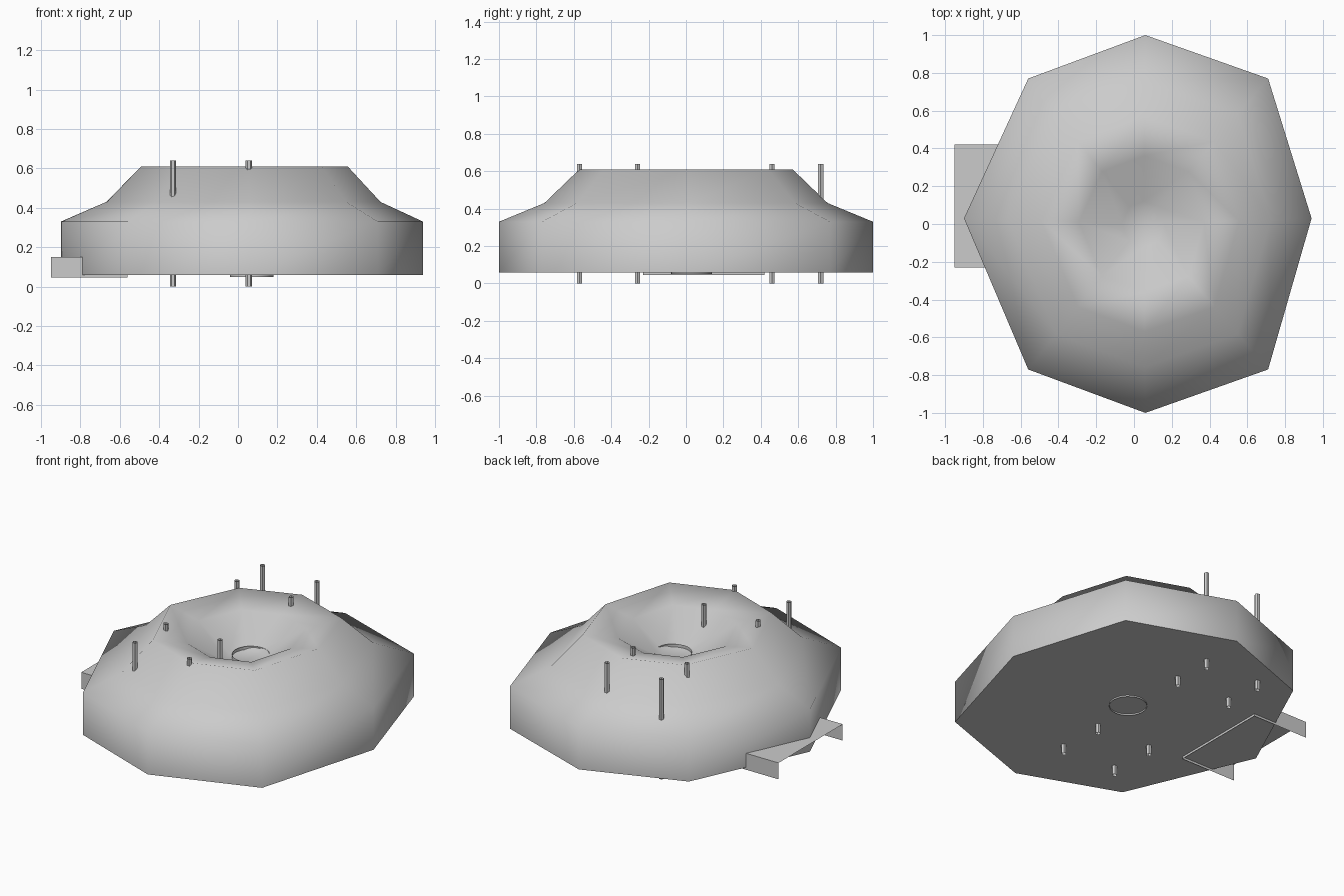
import bpy, bmesh, math

if "Cube" in bpy.data.objects:
    bpy.data.objects.remove(bpy.data.objects["Cube"])


def make_object(name, bm):
    mesh = bpy.data.meshes.new(name)
    bm.to_mesh(mesh)
    bm.free()
    obj = bpy.data.objects.new(name, mesh)
    bpy.context.collection.objects.link(obj)
    return obj


def bridge(bm, a, b, smooth=True):
    n = len(a)
    for i in range(n):
        j = (i + 1) % n
        f = bm.faces.new((a[i], a[j], b[j], b[i]))
        f.smooth = smooth


def tube(name, x, y, r, z0, z1, sides, smooth):
    """Open-ended upright tube."""
    bm = bmesh.new()
    rings = []
    for z in (z0, z1):
        rings.append([bm.verts.new((x + r * math.cos(2 * math.pi * i / sides),
                                    y + r * math.sin(2 * math.pi * i / sides), z))
                      for i in range(sides)])
    bridge(bm, rings[0], rings[1], smooth)
    return make_object(name, bm)


# Octagonal mound: one outline scaled towards its centre at several heights
outline = [(0.06, 1.0), (-0.56, 0.77), (-0.90, 0.03), (-0.56, -0.77),
           (0.06, -1.0), (0.71, -0.77), (0.94, 0.03), (0.71, 0.77)]
CX, CY = 0.05, 0.0
profile = [(1.0, 0.06), (1.0, 0.33), (0.757, 0.43), (0.57, 0.61),
           (0.36, 0.565), (0.12, 0.42)]
bm = bmesh.new()
rings = [[bm.verts.new((CX + (x - CX) * s, CY + (y - CY) * s, z)) for x, y in outline]
         for s, z in profile]
for lower, upper in zip(rings, rings[1:]):
    bridge(bm, lower, upper)
bottom = bm.faces.new(list(reversed(rings[0])))
bm.faces.new(rings[-1]).smooth = True
for e in bottom.edges:
    e.smooth = False
make_object("mound", bm)

# Central pipe through the crater
tube("centre_pipe", 0.07, 0.03, 0.11, 0.05, 0.44, 24, True)

# Eight thin posts in two groups of four
for x in (-0.33, 0.055):
    for y in (-0.57, -0.26, 0.46, 0.72):
        tube("post", x, y, 0.016, 0.0, 0.64, 6, False)

# Side step: top, two side walls and inner wall, open below and outside
x0, x1, y0, y1, z0, z1 = -0.95, -0.56, -0.23, 0.42, 0.045, 0.15
bm = bmesh.new()
low = [bm.verts.new((x, y, z0)) for x, y in ((x0, y0), (x1, y0), (x1, y1), (x0, y1))]
top = [bm.verts.new((x, y, z1)) for x, y in ((x0, y0), (x1, y0), (x1, y1), (x0, y1))]
for i in range(3):
    bm.faces.new((low[i], low[i + 1], top[i + 1], top[i]))
bm.faces.new(top)
make_object("side_step", bm)
